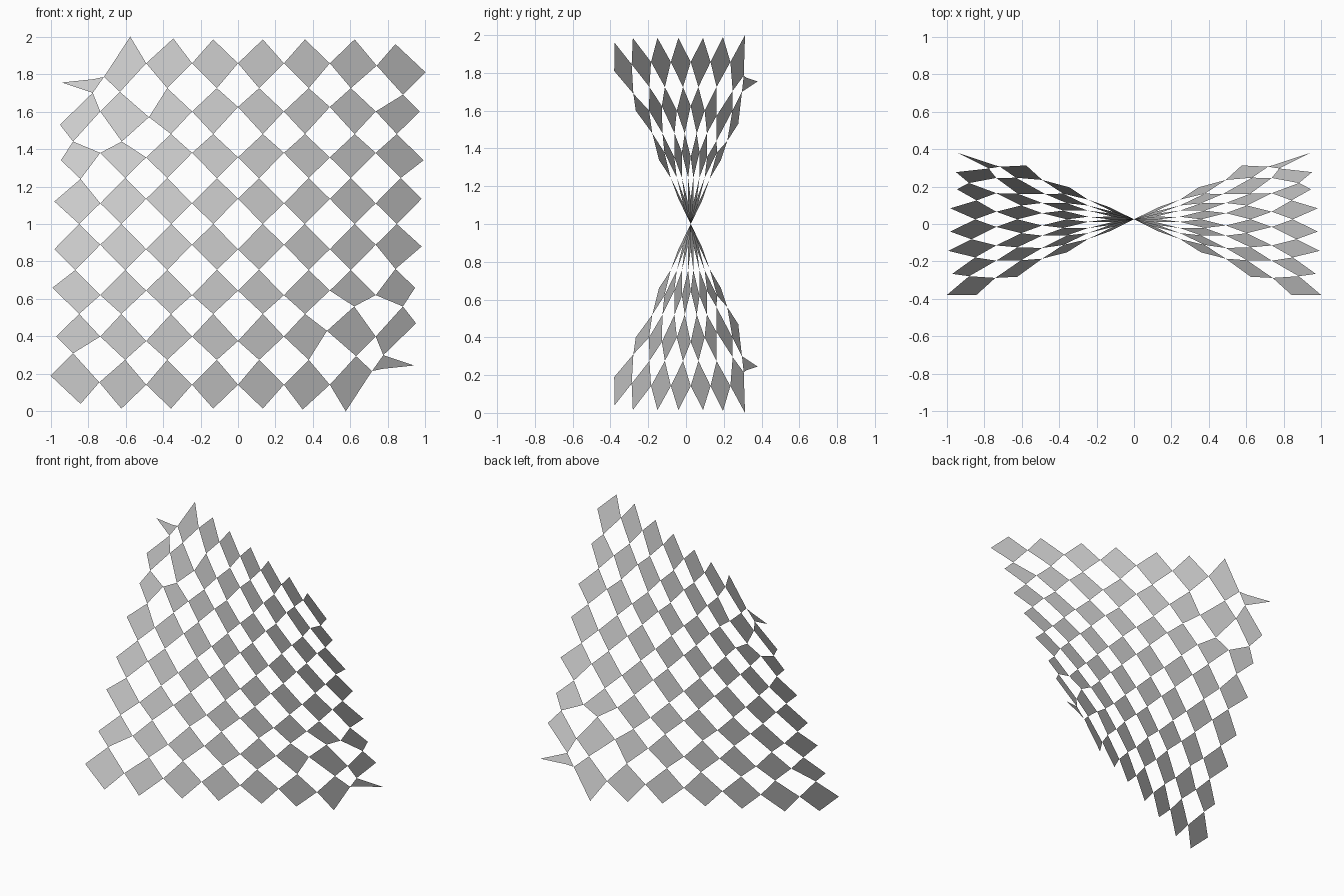
import bpy

if "Cube" in bpy.data.objects:
    bpy.data.objects.remove(bpy.data.objects["Cube"])

N, STEP = 8, 0.245

# hand-placed hinge points near the rim (lower half; the upper half is its half-turn)
H_FIX = {(0, 0): (-.84, .04), (5, 0): (.345, .01), (6, 0): (.575, 0), (7, 0): (.77, .227),
         (0, 1): (-.88, .31), (6, 1): (.63, .295), (7, 1): (.775, .30),
         (6, 2): (.62, .56), (7, 2): (.88, .56), (7, 3): (.84, .76)}
V_FIX = {(0, 0): (-1, .19), (1, 0): (-.74, .155), (7, 0): (.715, .215), (8, 0): (.94, .245),
         (0, 1): (-.97, .40), (6, 1): (.475, .43), (8, 1): (.95, .47),
         (0, 2): (-.99, .66), (8, 2): (.945, .66), (8, 3): (.98, .88)}


def saddle(x, z):
    return (x, 0.025 - 0.5 * x * (z - 1), z)


def hinge(i, j, horizontal):
    """Hinge in the middle of a horizontal or vertical edge of the cell grid."""
    sign = 1 if (i + j) % 2 == 0 else -1
    ci, cj = (N - 1, N) if horizontal else (N, N - 1)
    fix = H_FIX if horizontal else V_FIX
    if (i, j) in fix:
        return saddle(*fix[i, j])
    if (ci - i, cj - j) in fix:
        x, z = fix[ci - i, cj - j]
        return saddle(-x, 2 - z)
    x, z = STEP * (i - ci / 2), 1 + STEP * (j - cj / 2)
    if horizontal:
        x += 0.010 * sign
        if j in (1, 2):
            z += 0.010
        elif j in (N - 1, N - 2):
            z -= 0.010
        elif j == 0:
            z -= 0.005
        elif j == N:
            z += 0.005
    elif 0 < j < N - 1:
        z += 0.012 * sign
    return saddle(x, z)


# diamond panels joined at their corners
verts, index, faces = [], {}, []


def vert(i, j, horizontal):
    key = (i, j, horizontal)
    if key not in index:
        index[key] = len(verts)
        verts.append(hinge(*key))
    return index[key]


for j in range(N):
    for i in range(N):
        faces.append((vert(i, j, True), vert(i + 1, j, False),
                      vert(i, j + 1, True), vert(i, j, False)))

mesh = bpy.data.meshes.new("saddle_panels")
mesh.from_pydata(verts, [], faces)
mesh.update()
bpy.context.collection.objects.link(bpy.data.objects.new("saddle_panels", mesh))
